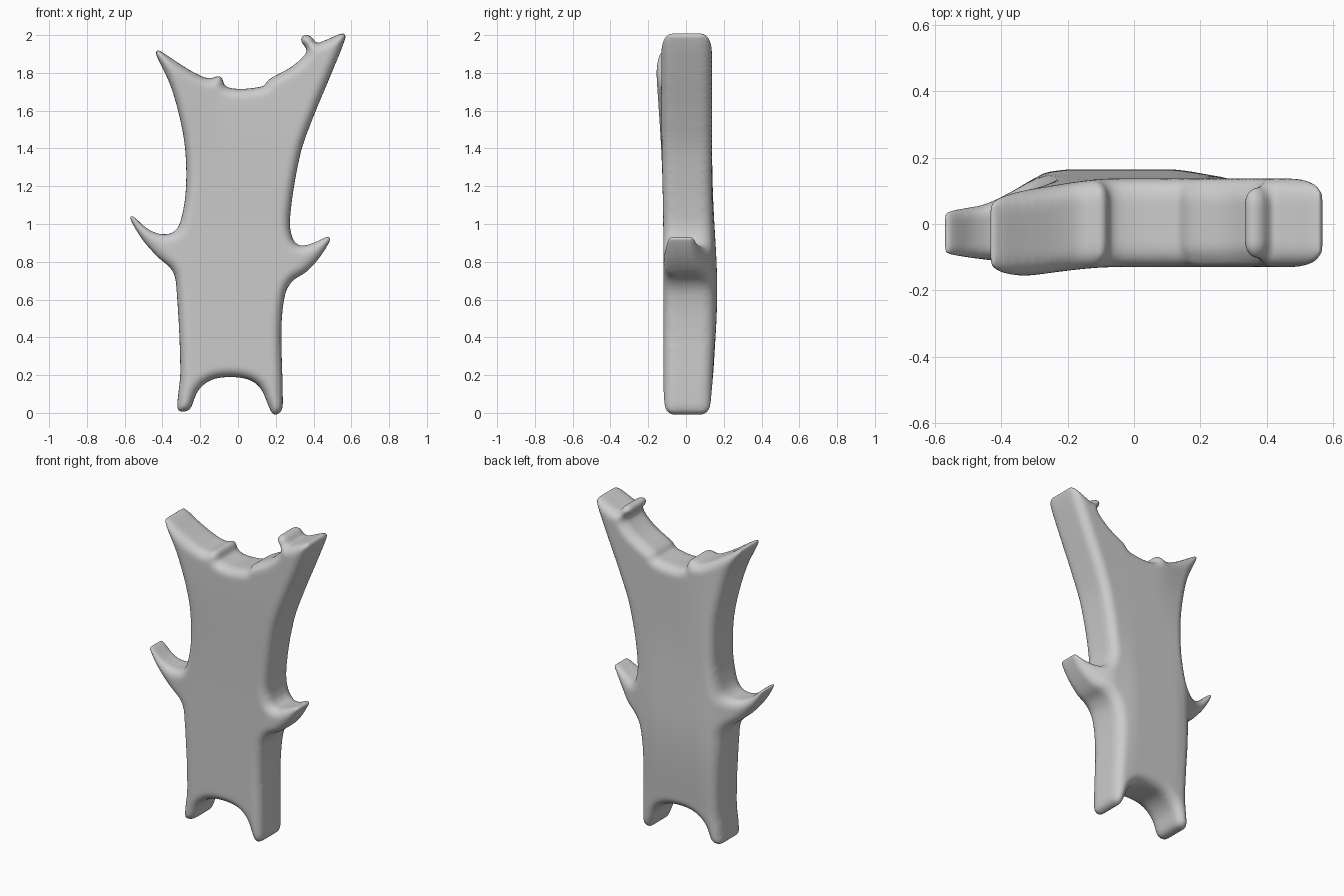
import bpy
import bmesh
import math
from mathutils import Vector
from mathutils.geometry import interpolate_bezier
from mathutils.kdtree import KDTree

if "Cube" in bpy.data.objects:
    bpy.data.objects.remove(bpy.data.objects["Cube"], do_unlink=True)

HALF = 0.13          # half depth of the slab before shaping
VOXEL = 0.01
ROUND = 0.055        # radius of the rounded rim

# Outline of each part as (x, z), running clockwise around the hide-like slab
right_horn = [(-.36, 1.74), (-.44, 1.915), (-.42, 1.92), (-.32, 1.855), (-.22, 1.795),
              (-.15, 1.77), (-.10, 1.785), (-.08, 1.765), (-.07, 1.73)]
neck = [(0, 1.715), (.08, 1.72), (.15, 1.735)]
left_horn = [(.29, 1.81), (.37, 1.875), (.42, 1.95), (.48, 1.98), (.56, 2.01),
             (.57, 1.99), (.5, 1.81), (.4, 1.57), (.33, 1.37)]
left_arm = [(.275, 1.03), (.29, .92), (.33, .885), (.4, .9), (.48, .935),
            (.49, .92), (.43, .82), (.36, .745), (.29, .7), (.25, .63)]
left_leg = [(.23, .45), (.237, .08), (.23, .01), (.19, -.01), (.165, .03), (.12, .13), (.06, .175)]
right_leg = [(-.04, .19), (-.14, .175), (-.21, .12), (-.25, .025), (-.27, .01),
             (-.315, .01), (-.32, .06), (-.305, .22)]
right_arm = [(-.325, .65), (-.345, .75), (-.43, .83), (-.515, .93), (-.575, 1.04),
             (-.56, 1.045), (-.48, .975), (-.4, .945), (-.33, .965), (-.295, 1.05)]
right_flank = [(-.275, 1.2), (-.28, 1.4), (-.31, 1.57)]
body = (right_horn + neck + left_horn + left_arm + left_leg
        + right_leg + right_arm + right_flank)

# Raised pad and small hooked knob on the left horn
pad = [(.15, 1.72), (.15, 1.75), (.18, 1.775), (.28, 1.83), (.35, 1.89), (.4, 1.95), (.44, 1.9)]
knob = [(.35, 1.86), (.365, 1.92), (.33, 1.975), (.35, 2.0), (.385, 1.995),
        (.42, 1.955), (.46, 1.965), (.46, 1.9)]


def smooth_loop(points, steps=6):
    """Closed curve through the points, with handles that never overshoot."""
    pts = [Vector((x, 0, z)) for x, z in points]
    n = len(pts)
    tangent = [(pts[(i + 1) % n] - pts[i - 1]).normalized() for i in range(n)]
    loop = []
    for i in range(n):
        j = (i + 1) % n
        reach = (pts[j] - pts[i]).length / 3
        loop += interpolate_bezier(pts[i], pts[i] + tangent[i] * reach,
                                   pts[j] - tangent[j] * reach, pts[j], steps)[:-1]
    return loop


def add_slab(bm, points, half):
    """Extrude an outline evenly to the front and back."""
    lift = Vector((0, half, 0))
    base = bm.faces.new([bm.verts.new(p - lift) for p in smooth_loop(points)])
    ext = bmesh.ops.extrude_face_region(bm, geom=[base], use_keep_orig=True)
    verts = [v for v in ext["geom"] if isinstance(v, bmesh.types.BMVert)]
    bmesh.ops.translate(bm, verts=verts, vec=lift * 2)


def add_soften(obj, iterations):
    soften = obj.modifiers.new("soften", "SMOOTH")
    soften.factor = 0.5
    soften.iterations = iterations


def ramp(value, low, high):
    t = min(max((value - low) / (high - low), 0), 1)
    return t * t * (3 - 2 * t)


def round_rim(mesh):
    """Thin the slab towards its rim so that its edges become quarter rounds."""
    rim = [Vector((v.co.x, 0, v.co.z)) for v in mesh.vertices if abs(v.co.y) < VOXEL]
    tree = KDTree(len(rim))
    for i, p in enumerate(rim):
        tree.insert(p, i)
    tree.balance()
    for v in mesh.vertices:
        distance = tree.find(Vector((v.co.x, 0, v.co.z)))[2]
        gap = max(ROUND - distance, 0)
        v.co.y *= (HALF - ROUND + math.sqrt(ROUND ** 2 - gap ** 2)) / HALF


def shape_depth(co):
    """Give the slab its swelling back, thinner arms and forward-set horn."""
    swell = math.exp(-((co.z - 0.65) / 0.45) ** 2) * (1 - 0.7 * ramp(abs(co.x + 0.04), 0.14, 0.34))
    arm = ramp(abs(co.x), 0.25, 0.48) * ramp(co.z, 0.5, 0.8) * (1 - ramp(co.z, 1.05, 1.35))
    horn = ramp(-co.x, 0.05, 0.42) * ramp(co.z, 1.2, 1.8)
    top = ramp(co.z, 0.9, 1.6)
    front = -0.12 - 0.01 * top + 0.01 * arm - 0.032 * horn
    back = 0.132 + 0.033 * swell + 0.005 * top - 0.08 * arm - 0.04 * horn
    co.y = front + (co.y + HALF) / (2 * HALF) * (back - front)


# Block out the slab, pad and knob
bm = bmesh.new()
add_slab(bm, body, HALF)
add_slab(bm, pad, HALF - 0.008)
add_slab(bm, knob, HALF - 0.015)
bmesh.ops.recalc_face_normals(bm, faces=bm.faces)
block = bpy.data.meshes.new("horned_slab_block")
bm.to_mesh(block)
bm.free()
slab = bpy.data.objects.new("horned_slab", block)
bpy.context.collection.objects.link(slab)

# Fuse the parts into one even skin
remesh = slab.modifiers.new("fuse", "REMESH")
remesh.mode = "VOXEL"
remesh.voxel_size = VOXEL
add_soften(slab, 6)
depsgraph = bpy.context.evaluated_depsgraph_get()
skin = bpy.data.meshes.new_from_object(slab.evaluated_get(depsgraph))
slab.modifiers.clear()
slab.data = skin
skin.name = "horned_slab"
bpy.data.meshes.remove(block)

# Round the rim, then shape the front and back
round_rim(skin)
for v in skin.vertices:
    shape_depth(v.co)
skin.polygons.foreach_set("use_smooth", [True] * len(skin.polygons))
skin.update()
add_soften(slab, 10)

# Plain grey finish
grey = bpy.data.materials.new("plain_grey")
grey.use_nodes = True
colour = (0.6, 0.6, 0.6, 1)
grey.diffuse_color = colour
grey.node_tree.nodes["Principled BSDF"].inputs["Base Color"].default_value = colour
skin.materials.clear()
skin.materials.append(grey)
